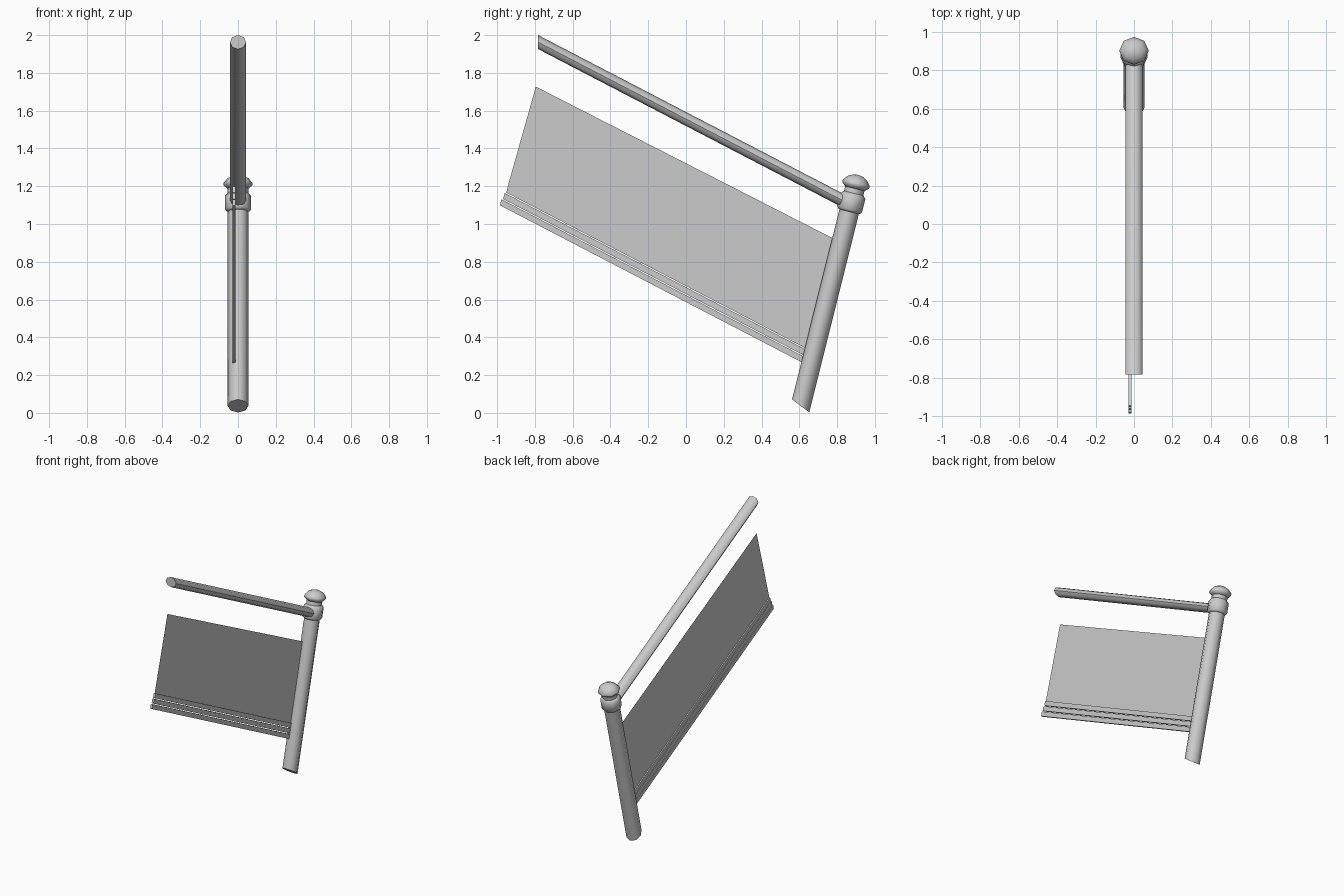
import bpy, math
from mathutils import Vector

if "Cube" in bpy.data.objects:
    bpy.data.objects.remove(bpy.data.objects["Cube"])

SIDES = 8
SLOPE = -0.52                                # fall of rail, panel and slats along +y
AXIS = Vector((0, 0.242, 0.970)).normalized()  # leaning post axis
PERP = Vector((0, AXIS.z, -AXIS.y))
FOOT = Vector((0, 0.607, 0.037))


def make(name, verts, faces, smooth=False):
    mesh = bpy.data.meshes.new(name)
    mesh.from_pydata([tuple(v) for v in verts], [], faces)
    ob = bpy.data.objects.new(name, mesh)
    bpy.context.collection.objects.link(ob)
    bpy.ops.object.select_all(action='DESELECT')
    bpy.context.view_layer.objects.active = ob
    ob.select_set(True)
    bpy.ops.object.mode_set(mode='EDIT')
    bpy.ops.mesh.select_all(action='SELECT')
    bpy.ops.mesh.normals_make_consistent(inside=False)
    bpy.ops.object.mode_set(mode='OBJECT')
    if smooth:
        bpy.ops.object.shade_smooth_by_angle(angle=math.radians(50))
    return ob


def tube(name, rings):
    """Skin a list of rings and cap both ends."""
    n = SIDES
    faces = [(r * n + i, r * n + (i + 1) % n, (r + 1) * n + (i + 1) % n, (r + 1) * n + i)
             for r in range(len(rings) - 1) for i in range(n)]
    faces += [tuple(range(n)), tuple((len(rings) - 1) * n + i for i in range(n))]
    return make(name, [v for ring in rings for v in ring], faces, True)


def post_ring(t, r, cut=0.0):
    """Ring around the post axis; cut slants it."""
    ring = []
    for i in range(SIDES):
        a = 2 * math.pi * i / SIDES
        p = r * 0.96 * math.sin(a)
        ring.append(FOOT + Vector((r * math.cos(a), 0, 0)) + PERP * p + AXIS * (t + cut * p))
    return ring


def rail_ring(y, z):
    """Upright elliptical ring, so the rail ends are cut vertically."""
    return [Vector((0.043 * math.cos(2 * math.pi * i / SIDES), y,
                    z + 0.037 * math.sin(2 * math.pi * i / SIDES))) for i in range(SIDES)]


# Post shaft with slanted foot
tube("post", [post_ring(0, 0.055, -0.42), post_ring(1.19, 0.055)])

# Collar where the rail meets the post
tube("post_collar", [post_ring(t, r) for t, r in
                     [(1.06, 0.058), (1.072, 0.07), (1.145, 0.07), (1.16, 0.056)]])

# Domed cap
tube("post_cap", [post_ring(t, r) for t, r in
                  [(1.185, 0.054), (1.203, 0.076), (1.218, 0.076),
                   (1.242, 0.055), (1.256, 0.028), (1.26, 0.004)]])

# Handrail
tube("handrail", [rail_ring(-0.783, 1.963), rail_ring(0.86, 1.963 + 1.643 * SLOPE)])

# Thin infill panel
panel = [(-0.795, 1.727), (0.80, 0.913), (0.66, 0.36), (-0.945, 1.195)]
make("panel", [(-0.02, y, z) for y, z in panel], [(0, 1, 2, 3)])

# Three slats under the panel
for k in range(3):
    y0, z0 = -0.985 + 0.017 * k, 1.099 + 0.0335 * k
    y1 = 0.63 + 0.012 * k
    outline = [(y0, z0), (y1, z0 + (y1 - y0) * SLOPE)]
    outline += [(y + 0.008, z + 0.008 * SLOPE + 0.036) for y, z in reversed(outline)]
    verts = [(x, y, z) for x in (-0.028, -0.013) for y, z in outline]
    make(f"slat_{k + 1}", verts, [(0, 1, 2, 3), (4, 5, 6, 7)] +
         [(i, (i + 1) % 4, (i + 1) % 4 + 4, i + 4) for i in range(4)])
